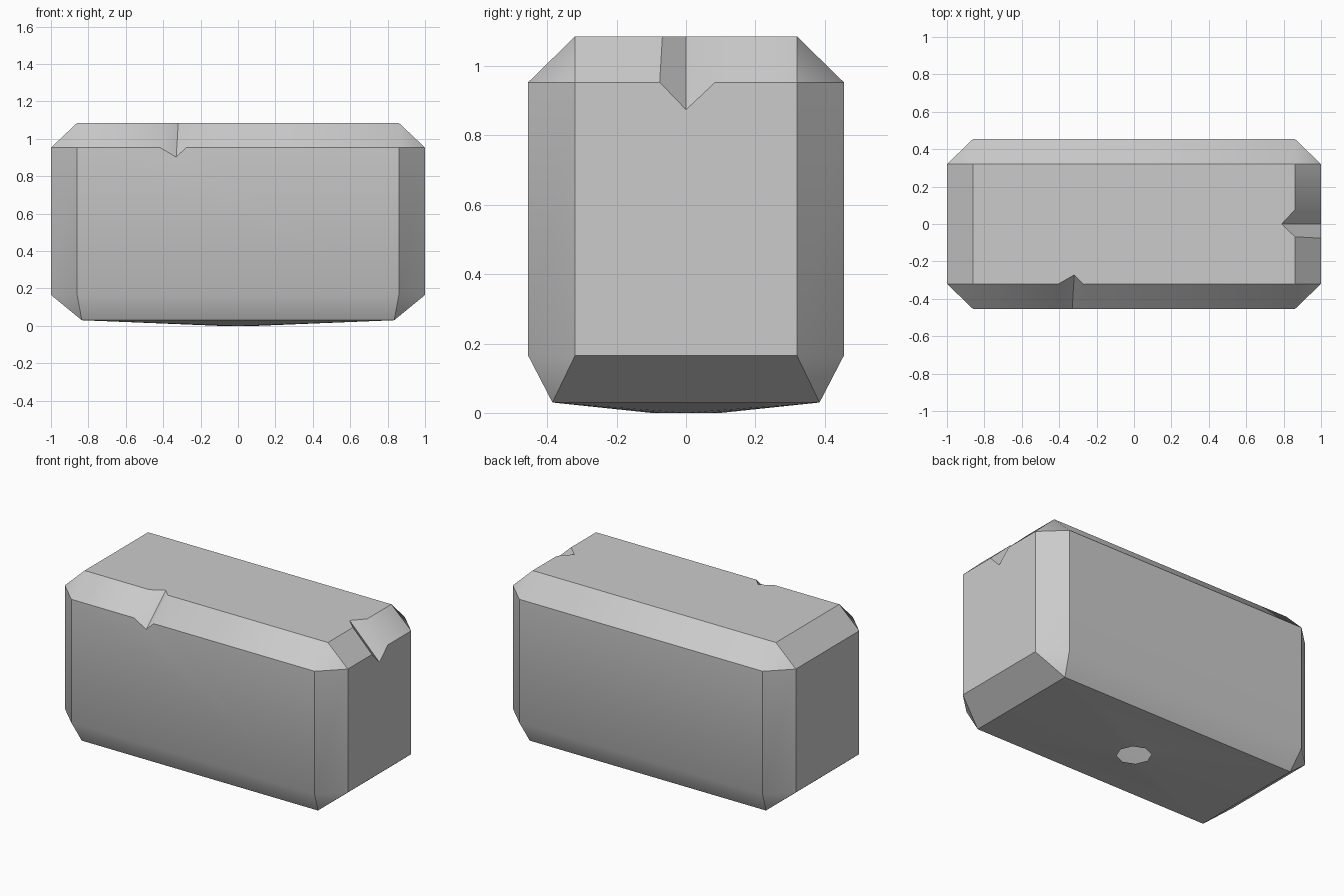
import bpy, bmesh
from math import sin, cos, pi, radians
from mathutils import Vector

cube = bpy.data.objects.get("Cube")
if cube:
    bpy.data.objects.remove(cube, do_unlink=True)

# Single stone colour
stone = bpy.data.materials.new("stone grey")
stone.use_nodes = True
colour = (0.6, 0.6, 0.6, 1)
stone.diffuse_color = colour
stone.node_tree.nodes["Principled BSDF"].inputs["Base Color"].default_value = colour


def hull(name, points):
    """Convex solid around the points, with coplanar triangles merged."""
    bm = bmesh.new()
    for p in points:
        bm.verts.new(p)
    bmesh.ops.convex_hull(bm, input=bm.verts[:])
    bmesh.ops.dissolve_limit(bm, angle_limit=0.005, verts=bm.verts[:], edges=bm.edges[:])
    bmesh.ops.recalc_face_normals(bm, faces=bm.faces[:])
    mesh = bpy.data.meshes.new(name)
    bm.to_mesh(mesh)
    bm.free()
    mesh.materials.append(stone)
    obj = bpy.data.objects.new(name, mesh)
    bpy.context.collection.objects.link(obj)
    return obj


def notch(block, name, centre, across, axis, out, left, right, depth):
    """Cut a V-shaped chip across a chamfer."""
    centre, across = Vector(centre), Vector(across)
    axis, out = Vector(axis).normalized(), Vector(out).normalized()
    points = [centre + axis * end + across * u + out * d
              for end in (-0.4, 0.4)
              for u, d in ((left * 2, depth), (0, -depth), (right * 2, depth))]
    cutter = hull(name, points)
    mod = block.modifiers.new(name, "BOOLEAN")
    mod.operation = "DIFFERENCE"
    mod.solver = "EXACT"
    mod.object = cutter
    bpy.context.view_layer.objects.active = block
    bpy.ops.object.modifier_apply(modifier=name)
    bpy.data.objects.remove(cutter, do_unlink=True)


# Chamfered block: one corner mirrored to all four sides
corner = [(0.86, 0.32, 1.085), (1, 0.32, 0.953), (0.86, 0.455, 0.953),
          (1, 0.32, 0.165), (0.86, 0.455, 0.165), (0.835, 0.385, 0.03)]
points = [(x * sx, y * sy, z) for x, y, z in corner for sx in (1, -1) for sy in (1, -1)]
# Octagonal rim under the base
points += [(0.1 * cos(i * pi / 4), 0.1 * sin(i * pi / 4), 0) for i in range(8)]
block = hull("stone_block", points)

# Chips in the front and left-end top edges
notch(block, "front_chip", (-0.325, -0.3875, 1.019), (1, 0, 0),
      (0.06, 1, 1), (0, -1, 1), -0.085, 0.05, 0.035)
notch(block, "end_chip", (0.93, 0, 1.019), (0, 1, 0),
      (-1, 0, 1), (1, 0, 1), -0.072, 0.08, 0.053)

# Open the octagonal hole in the base
bm = bmesh.new()
bm.from_mesh(block.data)
hole = [f for f in bm.faces if all(v.co.z < 0.001 for v in f.verts)]
bmesh.ops.delete(bm, geom=hole, context="FACES")
bm.to_mesh(block.data)
bm.free()

# Soft lower slopes, crisp chamfers
bpy.ops.object.select_all(action="DESELECT")
block.select_set(True)
bpy.context.view_layer.objects.active = block
bpy.ops.object.shade_smooth_by_angle(angle=radians(35))
